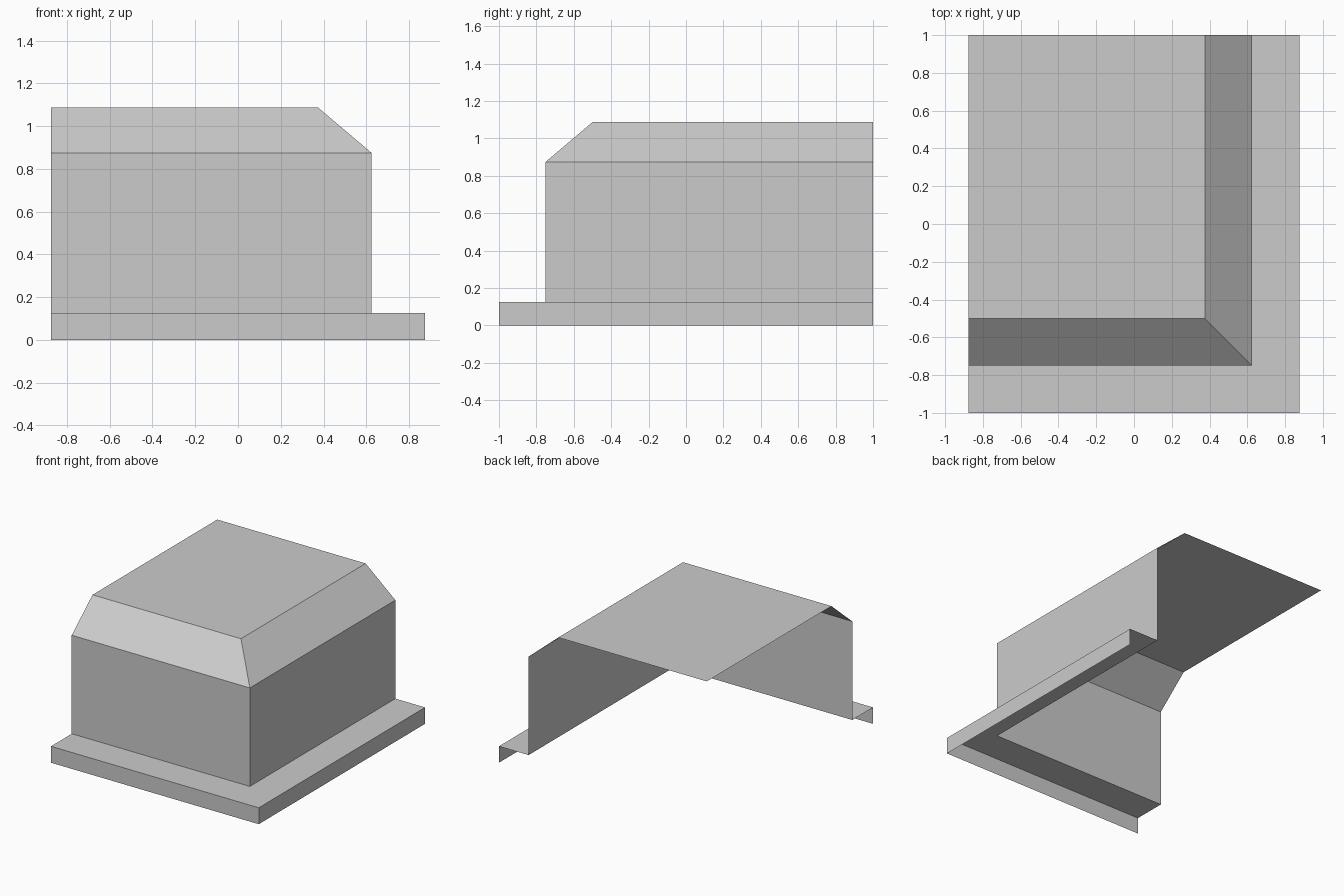
import bpy, bmesh

if "Cube" in bpy.data.objects:
    bpy.data.objects.remove(bpy.data.objects["Cube"])

LEFT, BACK = -0.875, 1.0          # open edges of the corner shell
# Profile from the ground up: (inset from the outer edge, height)
PROFILE = [(0.0, 0.0), (0.0, 0.125), (0.25, 0.125), (0.25, 0.875), (0.5, 1.087)]


def corner_row(bm, inset, z):
    """L-shaped row of points along the front and right sides."""
    x, y = 0.875 - inset, -1.0 + inset
    return [bm.verts.new(p) for p in ((LEFT, y, z), (x, y, z), (x, BACK, z))]


bm = bmesh.new()
rows = [corner_row(bm, inset, z) for inset, z in PROFILE]

# Base lip, ledge, walls and sloped eaves, with a mitred corner
for low, high in zip(rows, rows[1:]):
    for i in range(2):
        bm.faces.new((low[i], low[i + 1], high[i + 1], high[i]))

# Flat top, closing to the open back-left corner
bm.faces.new(rows[-1] + [bm.verts.new((LEFT, BACK, PROFILE[-1][1]))])

mesh = bpy.data.meshes.new("corner_block_shell")
bm.to_mesh(mesh)
bm.free()
shell = bpy.data.objects.new("corner_block_shell", mesh)
bpy.context.collection.objects.link(shell)
